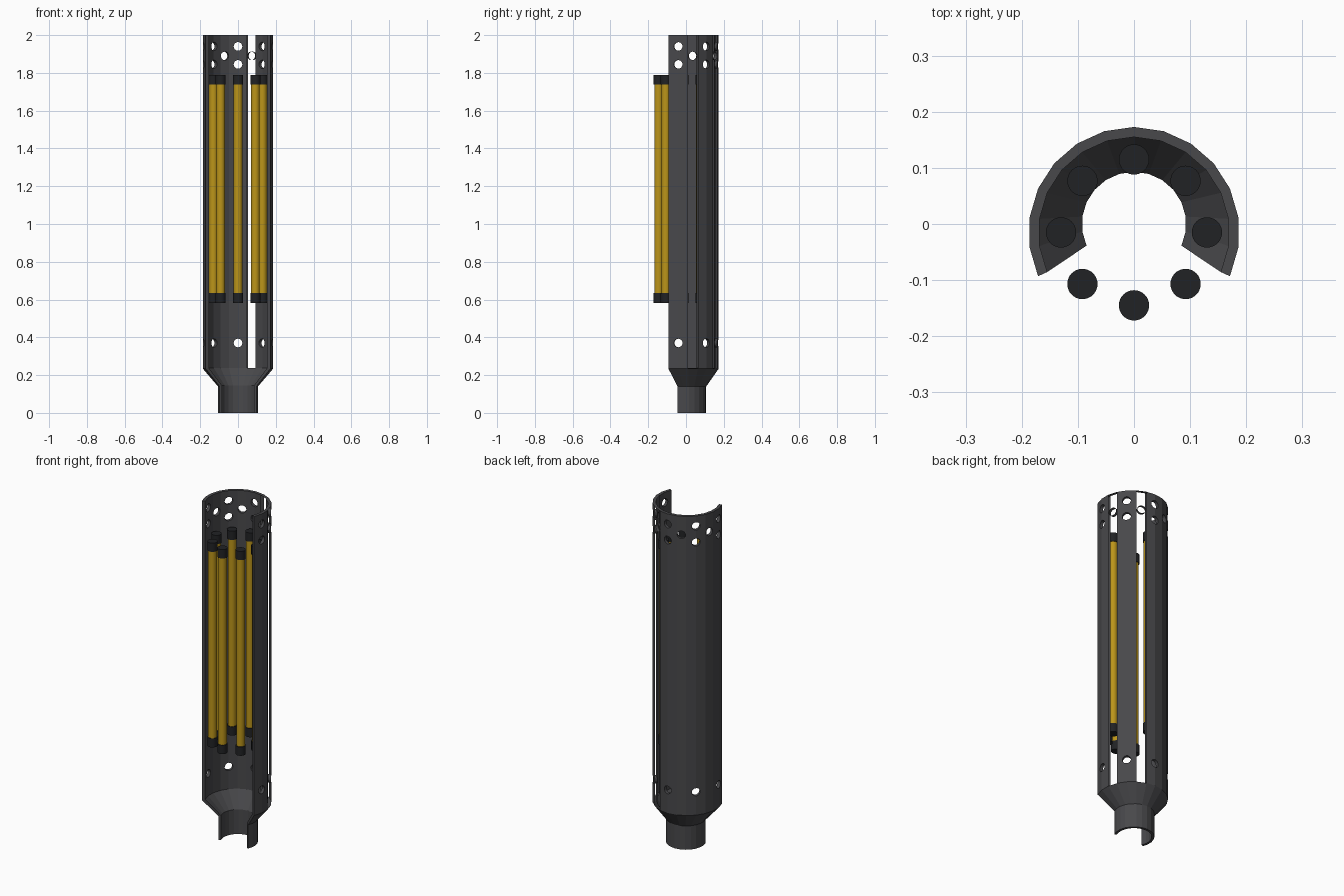
import bpy, bmesh, math
from mathutils import Matrix, Vector

if "Cube" in bpy.data.objects:
    bpy.data.objects.remove(bpy.data.objects["Cube"])

STEP = 2 * math.pi / 22      # casing is a 22-sided tube with 8 sides left open
CY = -0.015                  # centre of the wide tube and the rod ring


def material(name, rgb):
    m = bpy.data.materials.new(name)
    m.diffuse_color = (*rgb, 1)
    m.use_nodes = True
    m.node_tree.nodes["Principled BSDF"].inputs["Base Color"].default_value = m.diffuse_color
    return m


def to_object(name, bm, mat=None):
    me = bpy.data.meshes.new(name)
    bm.to_mesh(me)
    bm.free()
    if mat:
        me.materials.append(mat)
    ob = bpy.data.objects.new(name, me)
    bpy.context.collection.objects.link(ob)
    return ob


dark = material("dark_grey", (0.065, 0.065, 0.07))
black = material("black", (0.015, 0.016, 0.018))
yellow = material("yellow", (0.50, 0.30, 0.01))

# casing: closed wall profile (radius, centre y, z) swept round 14 sides
profile = [(0.107, 0, 0), (0.107, 0, 0.14), (0.188, CY, 0.234), (0.188, CY, 2.0),
           (0.170, CY, 2.0), (0.170, CY, 0.238), (0.093, 0, 0.145), (0.093, 0, 0)]
bm = bmesh.new()
rings = []
for i in range(15):
    a = math.pi / 2 + (i - 7) * STEP
    rings.append([bm.verts.new((r * math.cos(a), cy + r * math.sin(a), z))
                  for r, cy, z in profile])
n = len(profile)
for p, q in zip(rings, rings[1:]):
    for j in range(n):
        k = (j + 1) % n
        bm.faces.new((p[j], q[j], q[k], p[k]))
for ring in (rings[0], rings[-1]):      # cut edges, as wall strips
    for j in range(3):
        bm.faces.new((ring[j], ring[j + 1], ring[6 - j], ring[7 - j]))
bmesh.ops.recalc_face_normals(bm, faces=bm.faces)
casing = to_object("casing", bm, dark)

# round vent holes: paired rows on every corner line, single holes between
bm = bmesh.new()
for i in range(-4, 5):
    a = math.pi / 2 + i * 1.5 * STEP
    for z in ((0.37, 1.845, 1.94) if i % 2 == 0 else (1.89,)):
        d = Vector((math.cos(a), math.sin(a), 0))
        m = (Matrix.Translation(d * 0.178 + Vector((0, CY, z)))
             @ d.to_track_quat('Z', 'Y').to_matrix().to_4x4())
        bmesh.ops.create_cone(bm, cap_ends=True, segments=16, radius1=0.023,
                              radius2=0.023, depth=0.07, matrix=m)
cutter = to_object("hole_cutter", bm)
cutter.hide_render = True
mod = casing.modifiers.new("holes", 'BOOLEAN')
mod.operation = 'DIFFERENCE'
mod.solver = 'EXACT'
mod.object = cutter
dg = bpy.context.evaluated_depsgraph_get()
cut = bpy.data.meshes.new_from_object(casing.evaluated_get(dg))
casing.modifiers.clear()
casing.data = cut
bpy.data.objects.remove(cutter)

# two open strips on the right side of the casing
bm = bmesh.new()
bm.from_mesh(cut)
gone = []
for f in bm.faces:
    c = f.calc_center_median()
    for k in (1, 4):
        d = Vector((math.cos(k * STEP), math.sin(k * STEP), 0))
        off = math.atan2(c.y - CY, c.x) - k * STEP
        if abs(f.normal.dot(d)) > 0.99 and abs(off) < STEP / 2 and c.z > 0.24:
            gone.append(f)
bmesh.ops.delete(bm, geom=gone, context='FACES_ONLY')
bm.to_mesh(cut)
bm.free()


def cylinder(name, x, y, z0, z1, r, mat):
    b = bmesh.new()
    bmesh.ops.create_cone(b, cap_ends=True, segments=32, radius1=r, radius2=r,
                          depth=z1 - z0, matrix=Matrix.Translation((x, y, (z0 + z1) / 2)))
    for f in b.faces:
        f.smooth = len(f.verts) == 4
    for e in b.edges:
        e.smooth = all(len(f.verts) == 4 for f in e.link_faces)
    return to_object(name, b, mat)


# ring of eight rods with end caps
for i in range(8):
    a = i * math.pi / 4
    x, y = 0.13 * math.cos(a), CY + 0.13 * math.sin(a)
    cylinder("rod", x, y, 0.63, 1.745, 0.023, yellow)
    cylinder("rod_bottom_cap", x, y, 0.583, 0.635, 0.027, black)
    cylinder("rod_top_cap", x, y, 1.738, 1.79, 0.027, black)
